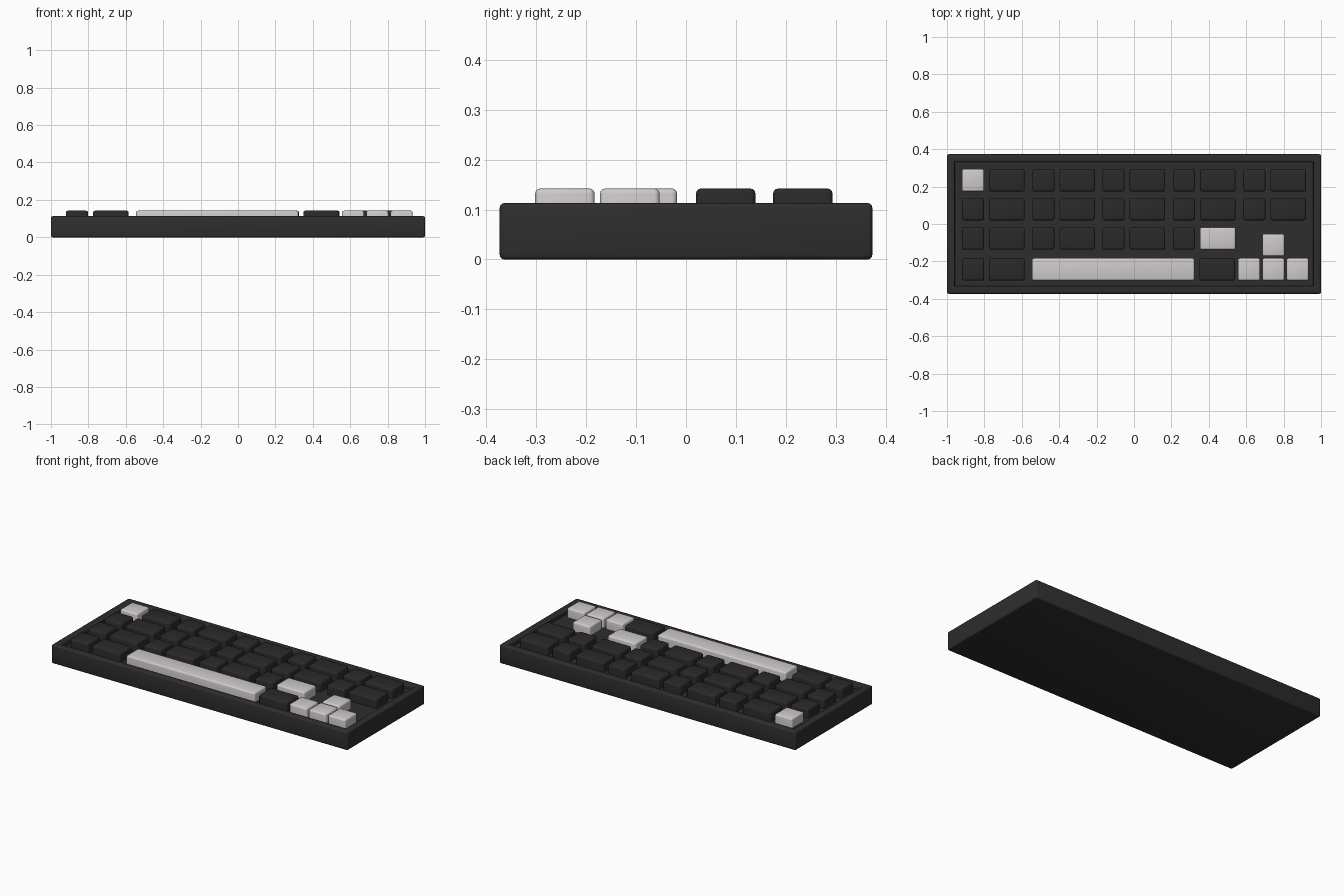
import bpy, bmesh
from mathutils import Matrix, Vector

if "Cube" in bpy.data.objects:
    bpy.data.objects.remove(bpy.data.objects["Cube"])

FLOOR, RIM, KEY_TOP = 0.085, 0.113, 0.142
KEY_DEPTH = 0.119


def material(name, rgb):
    m = bpy.data.materials.new(name)
    m.diffuse_color = (*rgb, 1.0)
    m.use_nodes = True
    m.node_tree.nodes["Principled BSDF"].inputs["Base Color"].default_value = m.diffuse_color
    return m


case_mat = material("charcoal_case", (0.027, 0.027, 0.028))
dark_mat = material("black_keys", (0.023, 0.023, 0.024))
light_mat = material("pale_grey_keys", (0.63, 0.59, 0.60))


def finish(bm, name, mat):
    mesh = bpy.data.meshes.new(name)
    bmesh.ops.recalc_face_normals(bm, faces=bm.faces)
    bm.to_mesh(mesh)
    bm.free()
    mesh.materials.append(mat)
    ob = bpy.data.objects.new(name, mesh)
    bpy.context.collection.objects.link(ob)
    bpy.context.view_layer.objects.active = ob
    ob.select_set(True)
    bpy.ops.object.shade_smooth_by_angle(angle=0.6)
    ob.select_set(False)
    return ob


def box(x0, x1, y0, y1, z0, z1):
    bm = bmesh.new()
    mat = Matrix.Translation(((x0 + x1) / 2, (y0 + y1) / 2, (z0 + z1) / 2))
    mat = mat @ Matrix.Diagonal((x1 - x0, y1 - y0, z1 - z0, 1))
    bmesh.ops.create_cube(bm, size=1, matrix=mat)
    return bm


def round_edges(bm, width, keep):
    edges = [e for e in bm.edges if keep(e)]
    bmesh.ops.bevel(bm, geom=edges, offset=width, segments=3, profile=0.5,
                    affect='EDGES', clamp_overlap=True)


# Case: a slab with a shallow tray sunk into the top
bm = box(-1, 1, -0.373, 0.373, 0, RIM)
top = max(bm.faces, key=lambda f: f.calc_center_median().z)
bmesh.ops.inset_region(bm, faces=[top], thickness=0.06)
tray = bmesh.ops.extrude_face_region(bm, geom=[top])
bmesh.ops.translate(bm, vec=Vector((0, 0, FLOOR - RIM)),
                    verts=[g for g in tray["geom"] if isinstance(g, bmesh.types.BMVert)])
if top.is_valid:
    bmesh.ops.delete(bm, geom=[top], context='FACES_ONLY')


def case_edge(e):
    # outer box edges and the tray lip, not the rim diagonals or tray floor
    a, b = (v.co for v in e.verts)
    outer = all(abs(c.x) > 0.99 for c in (a, b))
    lip = all(abs(c.x) < 0.99 and c.z > RIM - 0.001 for c in (a, b))
    return outer or lip


round_edges(bm, 0.009, case_edge)
finish(bm, "case", case_mat)


# Keycaps: rounded boxes standing on the tray floor
def key(name, x, y, width, mat):
    w, d = width / 2, KEY_DEPTH / 2
    bm = box(x - w, x + w, y - d, y + d, FLOOR - 0.002, KEY_TOP)
    round_edges(bm, 0.010, lambda e: max(v.co.z for v in e.verts) > FLOOR)
    finish(bm, name, mat)


SMALL, WIDE, PITCH = 0.118, 0.19, 0.376
rows = [0.234, 0.0795, -0.0775, -0.2425]
columns = []
for i in range(5):
    columns += [(-0.861 + PITCH * i, SMALL), (-0.680 + PITCH * i, WIDE)]

counts = [10, 10, 8, 2]
for r, y in enumerate(rows):
    for c, (x, w) in enumerate(columns[:counts[r]]):
        pale = (r, c) in ((0, 0), (2, 7))
        name = {(0, 0): "escape_key", (2, 7): "enter_key"}.get((r, c), f"key_{r + 1}_{c + 1}")
        key(name, x, y, w, light_mat if pale else dark_mat)

# Bottom row extras and arrow cluster
key("space_bar", -0.111, rows[3], 0.868, light_mat)
key("modifier_key", 0.445, rows[3], WIDE, dark_mat)
for name, x in (("left", 0.615), ("down", 0.745), ("right", 0.875)):
    key(name + "_arrow_key", x, rows[3], SMALL, light_mat)
key("up_arrow_key", 0.745, -0.1125, SMALL, light_mat)
